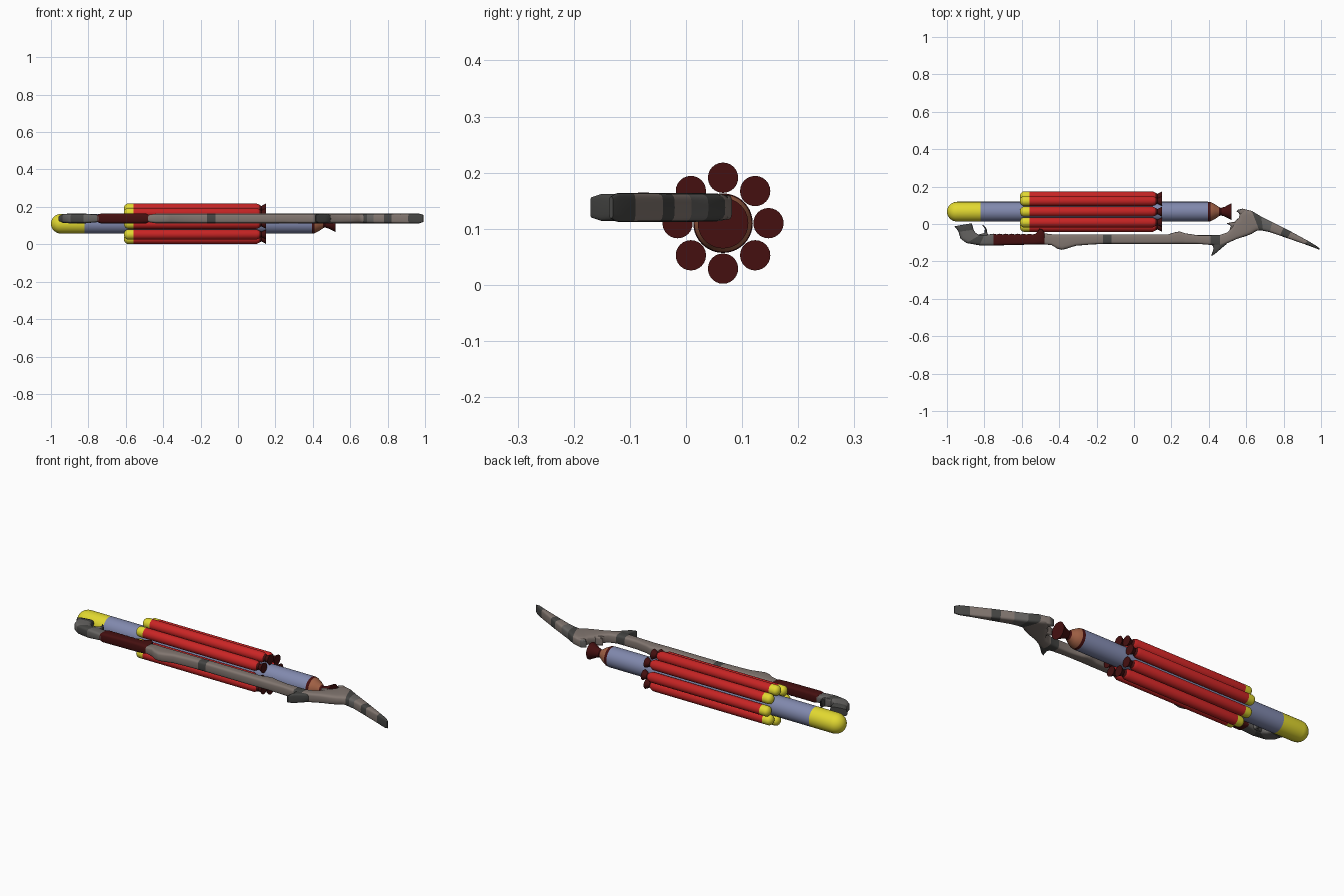
import bpy, bmesh, math
from mathutils import Vector


def mat(name, rgb):
    m = bpy.data.materials.new(name)
    m.diffuse_color = (*rgb, 1)
    return m


YEL = mat("yellow", (0.76, 0.69, 0.03))
RED = mat("red", (0.58, 0.018, 0.018))
BLU = mat("slate blue", (0.22, 0.25, 0.42))
MAR = mat("dark maroon", (0.06, 0.005, 0.005))
COP = mat("copper", (0.36, 0.12, 0.06))
TAU = mat("taupe", (0.22, 0.18, 0.16))
DGR = mat("dark grey", (0.06, 0.06, 0.057))
MGR = mat("mid grey", (0.13, 0.125, 0.12))
CY, CZ = 0.066, 0.11


def finish(bm, name, mats, angle):
    bmesh.ops.recalc_face_normals(bm, faces=bm.faces)
    me = bpy.data.meshes.new(name)
    bm.to_mesh(me)
    bm.free()
    for m in mats:
        me.materials.append(m)
    ob = bpy.data.objects.new(name, me)
    bpy.context.collection.objects.link(ob)
    bpy.ops.object.select_all(action='DESELECT')
    ob.select_set(True)
    bpy.context.view_layer.objects.active = ob
    bpy.ops.object.shade_smooth_by_angle(angle=math.radians(angle))
    return ob


def skin(bm, rings, cols, mats):
    # join consecutive rings with quads and close both ends
    loops = [[bm.verts.new(p) for p in r] for r in rings]
    n = len(loops[0])
    for k in range(len(loops) - 1):
        for i in range(n):
            j = (i + 1) % n
            f = bm.faces.new((loops[k][i], loops[k][j], loops[k + 1][j], loops[k + 1][i]))
            f.material_index = mats.index(cols[k])
    bm.faces.new(loops[0]).material_index = mats.index(cols[0])
    bm.faces.new(loops[-1]).material_index = mats.index(cols[len(loops) - 2])


def turned(name, y, z, prof, n=32):
    # turned part along x; profile rows are (x, radius, colour up to the next row)
    mats = list(dict.fromkeys(p[2] for p in prof))
    rings = [[(x, y + r * math.cos(2 * math.pi * i / n), z + r * math.sin(2 * math.pi * i / n))
              for i in range(n)] for x, r, _ in prof]
    bm = bmesh.new()
    skin(bm, rings, [p[2] for p in prof], mats)
    return finish(bm, name, mats, 35)


def dome(x, r, length, col, steps=8):
    out = []
    for k in range(steps + 1):
        a = math.pi / 2 * k / steps
        out.append((x + length * (1 - math.cos(a)), max(r * math.sin(a), 0.001), col))
    return out


# central rocket body with engine
turned("rocket_core", CY, CZ, dome(-1.0, 0.053, 0.055, YEL) + [
    (-0.82, 0.053, BLU), (0.395, 0.053, MAR), (0.41, 0.051, COP), (0.435, 0.038, COP),
    (0.455, 0.024, MAR), (0.465, 0.02, MAR), (0.485, 0.026, MAR), (0.522, 0.045, MAR)], 40)

# eight side boosters
for k in range(8):
    a = k * math.pi / 4
    turned(f"booster_{k + 1}", CY + 0.081 * math.cos(a), CZ + 0.081 * math.sin(a),
           dome(-0.61, 0.027, 0.022, YEL, 6) + [
               (-0.56, 0.027, RED), (0.10, 0.027, RED), (0.115, 0.02, MAR),
               (0.125, 0.014, MAR), (0.15, 0.027, MAR)], 24)


def blade(name, rows, hz=0.0255, zc=0.138, n=24):
    # rounded-box sections between two outline points; rows (x1, y1, x2, y2, colour)
    mats = list(dict.fromkeys(r[4] for r in rows))
    rings = []
    for i, (x1, y1, x2, y2, _) in enumerate(rows):
        a, b = Vector((x1, y1, zc)), Vector((x2, y2, zc))
        mid, half = (a + b) / 2, (a - b) / 2
        s = 0.75 if i in (0, len(rows) - 1) else 1
        ring = []
        for k in range(n):
            t = 2 * math.pi * k / n
            c, d = math.cos(t), math.sin(t)
            u = math.copysign(abs(c) ** 0.5, c)
            w = math.copysign(abs(d) ** 0.5, d)
            ring.append(mid + half * u + Vector((0, 0, hz * s * w)))
        rings.append(ring)
    bm = bmesh.new()
    skin(bm, rings, [r[4] for r in rows], mats)
    return finish(bm, name, mats, 45)


def col(x, top, bot, c):
    return (x, top, x, bot, c)


# curled end of the staff
blade("staff_curled_end", [
    (-0.868, 0.004, -0.96, -0.012, DGR), (-0.862, -0.015, -0.948, -0.027, DGR),
    (-0.858, -0.03, -0.938, -0.042, MGR), (-0.848, -0.046, -0.928, -0.078, MGR),
    (-0.826, -0.060, -0.896, -0.102, DGR), (-0.80, -0.058, -0.826, -0.114, MGR),
    (-0.746, -0.052, -0.746, -0.115, MGR)])
blade("staff_curl_spike", [
    (-0.85, -0.075, -0.79, -0.08, MGR), (-0.83, -0.056, -0.78, -0.058, MGR),
    (-0.80, -0.048, -0.785, -0.045, DGR), (-0.797, -0.025, -0.788, -0.025, DGR),
    (-0.81, -0.008, -0.806, -0.004, DGR)], 0.022)

# wrapped grip with finger bumps
grip = []
for k in range(15):
    x = -0.75 + 0.016 * k
    grip.append(col(x, -0.052 - 0.004 * (k % 2), -0.115 + 0.0004 * k, MAR))
grip += [col(-0.515, -0.04, -0.109, MAR), col(-0.505, -0.024, -0.109, MAR),
         col(-0.49, -0.03, -0.109, MAR), col(-0.478, -0.046, -0.109, MAR)]
blade("staff_grip", grip, 0.0262)

# long shaft running into the bent tail
blade("staff_shaft", [
    col(-0.48, -0.05, -0.109, TAU), col(-0.44, -0.055, -0.113, TAU),
    col(-0.41, -0.055, -0.132, TAU), col(-0.385, -0.055, -0.138, TAU),
    col(-0.36, -0.055, -0.132, TAU), col(-0.31, -0.055, -0.116, TAU),
    col(-0.22, -0.056, -0.109, TAU), col(-0.165, -0.056, -0.107, DGR),
    col(-0.12, -0.056, -0.106, TAU), col(0.18, -0.056, -0.106, TAU),
    col(0.22, -0.044, -0.106, TAU), col(0.245, -0.04, -0.106, TAU),
    col(0.275, -0.05, -0.106, TAU), col(0.34, -0.06, -0.106, TAU),
    col(0.41, -0.06, -0.112, DGR), col(0.46, -0.058, -0.122, TAU),
    (0.50, -0.045, 0.50, -0.102, TAU), (0.522, -0.02, 0.55, -0.08, TAU),
    (0.535, 0.01, 0.60, -0.064, TAU), (0.562, 0.035, 0.63, -0.052, TAU),
    (0.565, 0.06, 0.648, -0.04, TAU), (0.59, 0.08, 0.66, -0.035, TAU),
    (0.63, 0.07, 0.67, -0.035, DGR), (0.68, 0.04, 0.69, -0.036, MGR),
    (0.74, 0.01, 0.725, -0.043, TAU), (0.80, -0.02, 0.78, -0.062, DGR),
    (0.84, -0.041, 0.82, -0.076, TAU), (0.93, -0.09, 0.91, -0.107, DGR),
    (0.975, -0.117, 0.965, -0.127, DGR), (0.992, -0.13, 0.99, -0.137, DGR)])

# pointed spurs around the bend
blade("lower_spur", [
    (0.40, -0.09, 0.50, -0.09, DGR), (0.418, -0.11, 0.495, -0.108, DGR),
    (0.425, -0.13, 0.467, -0.13, DGR), (0.42, -0.15, 0.443, -0.152, DGR),
    (0.412, -0.168, 0.418, -0.170, DGR)], 0.024)
blade("inner_spur", [
    (0.51, -0.03, 0.57, -0.03, TAU), (0.518, -0.012, 0.56, 0.01, TAU),
    (0.508, -0.003, 0.53, 0.011, TAU), (0.496, 0.001, 0.499, 0.005, TAU)], 0.022)
blade("upper_horn", [
    (0.57, 0.04, 0.62, 0.06, TAU), (0.565, 0.05, 0.60, 0.077, TAU),
    (0.56, 0.06, 0.58, 0.082, MGR), (0.548, 0.068, 0.555, 0.076, MGR)], 0.022)
